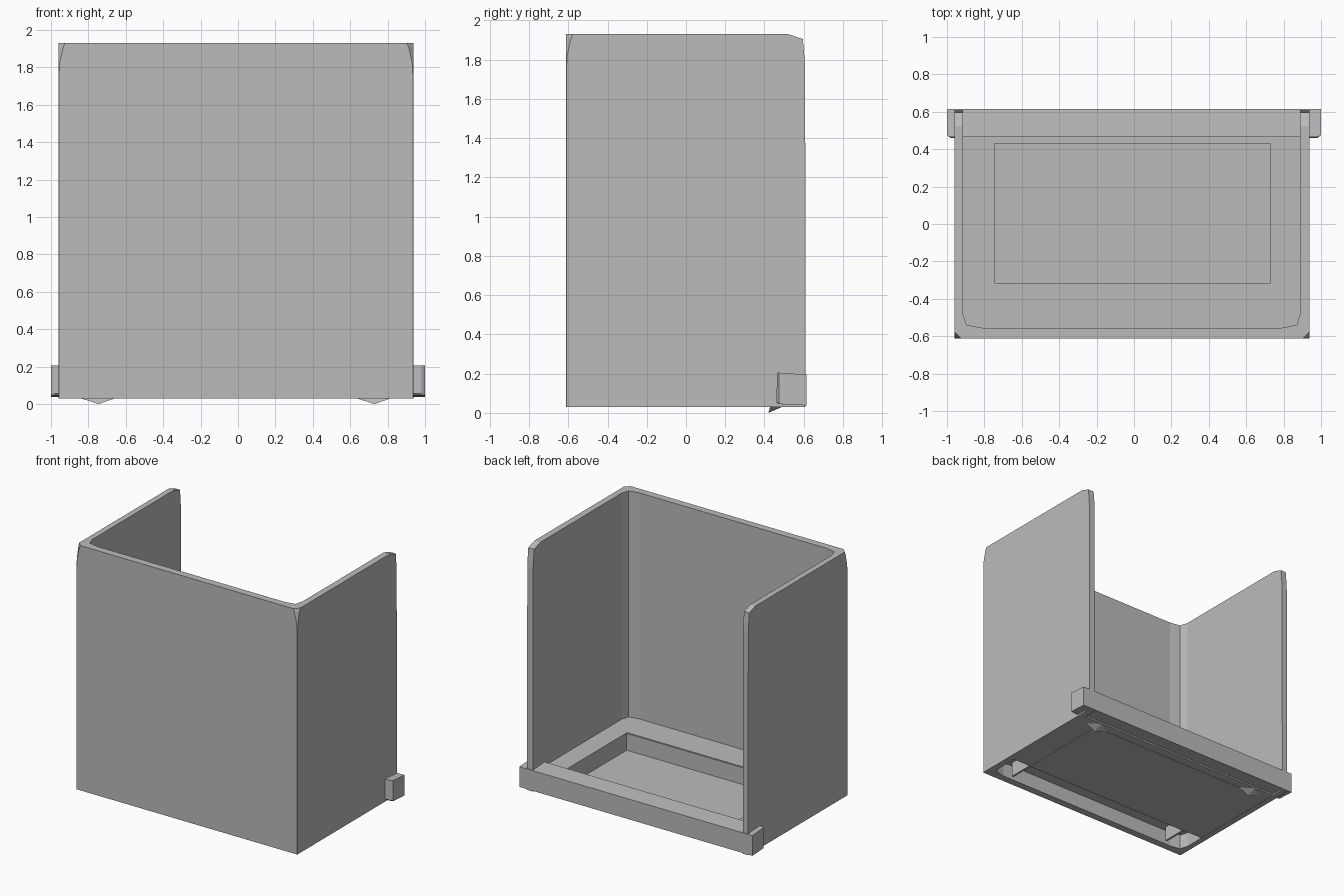
import bpy, bmesh

if "Cube" in bpy.data.objects:
    bpy.data.objects.remove(bpy.data.objects["Cube"])

grey = bpy.data.materials.new("plain grey")
grey.diffuse_color = (0.5, 0.5, 0.5, 1)
grey.use_nodes = True
grey.node_tree.nodes["Principled BSDF"].inputs["Base Color"].default_value = grey.diffuse_color


def finish(name, bm):
    bmesh.ops.recalc_face_normals(bm, faces=bm.faces)
    me = bpy.data.meshes.new(name)
    bm.to_mesh(me)
    bm.free()
    ob = bpy.data.objects.new(name, me)
    bpy.context.collection.objects.link(ob)
    me.materials.append(grey)
    return ob


def loft(name, rings):
    bm = bmesh.new()
    rows = [[bm.verts.new(p) for p in r] for r in rings]
    n = len(rows[0])
    for a, b in zip(rows, rows[1:]):
        for i in range(n):
            bm.faces.new((a[i], a[(i + 1) % n], b[(i + 1) % n], b[i]))
    bm.faces.new(rows[0])
    bm.faces.new(rows[-1])
    return finish(name, bm)


def box(name, x0, x1, y0, y1, z0, z1):
    return loft(name, [[(x0, y0, z), (x1, y0, z), (x1, y1, z), (x0, y1, z)]
                       for z in (z0, z1)])


# U-shaped wall: outer corners taper near the top, rear top corners are clipped
rings = []
for z, c, back in ((0.03, 0.002, 0.61), (1.75, 0.003, 0.607),
                   (1.82, 0.006, 0.603), (1.905, 0.025, 0.595), (1.93, 0.035, 0.52)):
    ring = [(-0.96, back), (-0.96, -0.612 + c), (-0.96 + c, -0.612),
            (0.938 - c, -0.612), (0.938, -0.612 + c), (0.938, back),
            (0.888, back), (0.888, -0.48), (0.87, -0.54), (0.79, -0.555),
            (-0.81, -0.555), (-0.895, -0.54), (-0.915, -0.48), (-0.915, back)]
    rings.append([(x, y, z) for x, y in ring])
loft("wall_shell", rings)

# Floor frame around the sunken panel
box("front_ledge", -0.93, 0.9, -0.58, -0.32, 0.145, 0.175)
box("left_ledge", -0.93, -0.745, -0.32, 0.5, 0.032, 0.175)
box("right_ledge", 0.73, 0.9, -0.32, 0.5, 0.032, 0.175)
box("rear_ledge", -0.745, 0.73, 0.43, 0.5, 0.032, 0.175)
box("recess_front_side", -0.745, 0.73, -0.325, -0.315, 0.032, 0.17)
box("sunken_panel", -0.745, 0.73, -0.32, 0.43, 0.03, 0.04)

# Rear crossbar with clipped front corners at its ends
profile = [(0.46, 0.055), (0.47, 0.045), (0.615, 0.038), (0.615, 0.195), (0.465, 0.205)]
loft("rear_crossbar", [[(x, max(y, lim), z) for y, z in profile]
                       for x, lim in ((-1, 0.475), (-0.98, 0), (0.98, 0), (1, 0.475))])

# Ribs and small pointed feet underneath
for side, x in (("left", -0.745), ("right", 0.73)):
    box(side + "_rib", x - 0.008, x + 0.008, -0.52, -0.32, 0.032, 0.15)
    bm = bmesh.new()
    v = [bm.verts.new(p) for p in ((x - 0.11, 0.43, 0.035), (x + 0.1, 0.43, 0.035),
                                   (x, 0.5, 0.035), (x, 0.42, 0.0))]
    for f in ((0, 1, 2), (0, 1, 3), (1, 2, 3), (2, 0, 3)):
        bm.faces.new([v[i] for i in f])
    finish(side + "_foot", bm)
